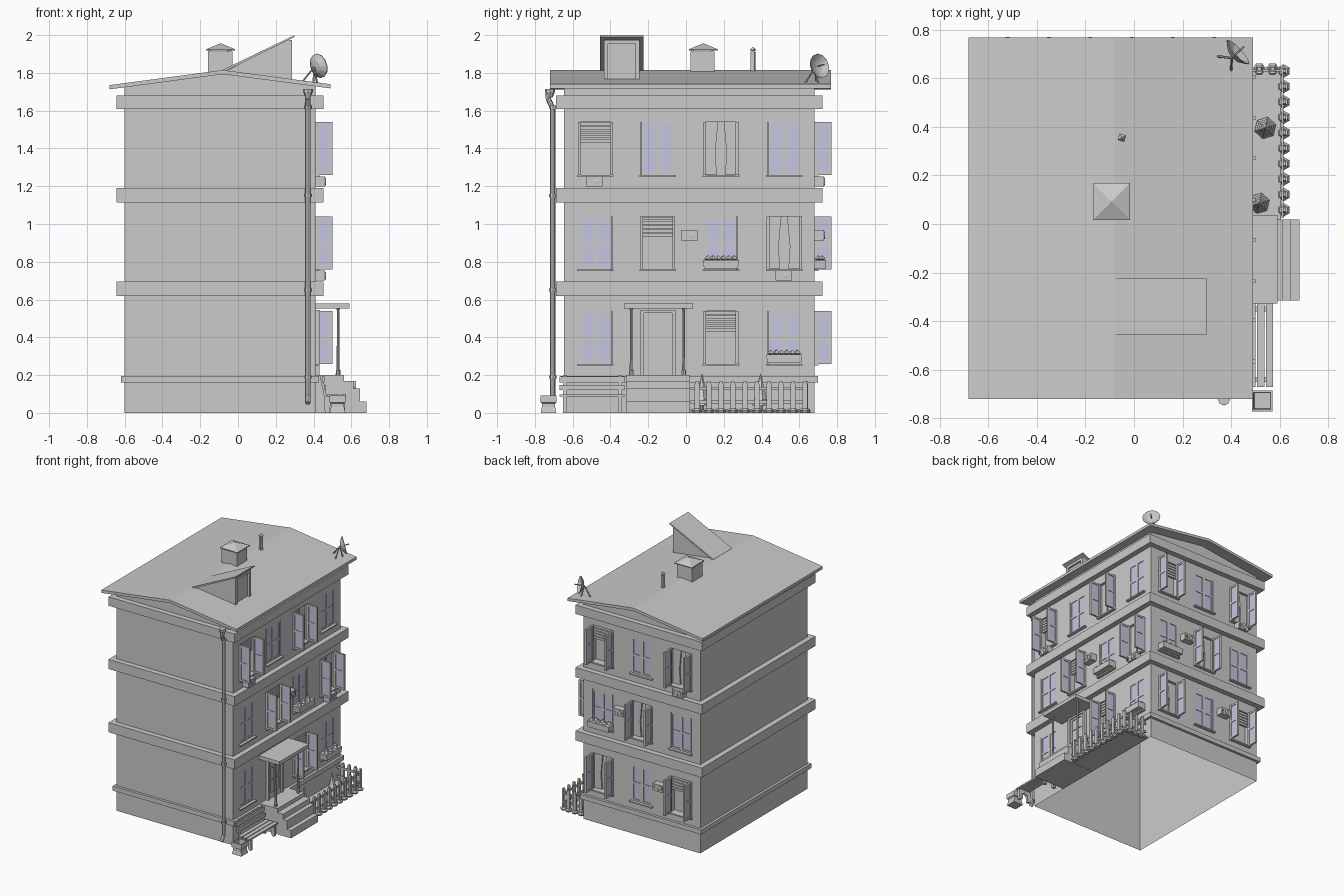
import bpy, bmesh, math
from mathutils import Matrix, Vector

I = Matrix.Identity(4)
T = Matrix.Translation
glass = bpy.data.materials.new("glass")
glass.diffuse_color = (0.56, 0.56, 0.75, 1)


def finish(name, bm, mat=None):
    bmesh.ops.recalc_face_normals(bm, faces=bm.faces)
    me = bpy.data.meshes.new(name)
    bm.to_mesh(me)
    bm.free()
    ob = bpy.data.objects.new(name, me)
    bpy.context.collection.objects.link(ob)
    if mat:
        me.materials.append(mat)
    return ob


def boxes(name, items, M=I, mat=None):
    """One object from (x0, x1, y0, y1, z0, z1) boxes."""
    bm = bmesh.new()
    for x0, x1, y0, y1, z0, z1 in items:
        S = Matrix.Diagonal((abs(x1 - x0), abs(y1 - y0), abs(z1 - z0), 1))
        bmesh.ops.create_cube(bm, size=1, matrix=M @ T(((x0+x1)/2, (y0+y1)/2, (z0+z1)/2)) @ S)
    return finish(name, bm, mat)


def prism(name, pts, y0, y1, M=I):
    """x-z outline extruded along y."""
    bm = bmesh.new()
    a = [bm.verts.new(M @ Vector((x, y0, z))) for x, z in pts]
    b = [bm.verts.new(M @ Vector((x, y1, z))) for x, z in pts]
    bm.faces.new(a)
    bm.faces.new(b[::-1])
    for i in range(len(a)):
        j = (i + 1) % len(a)
        bm.faces.new((a[i], b[i], b[j], a[j]))
    return finish(name, bm)


def lathe(name, prof, n, M=I, phase=0.0):
    """(radius, z) profile turned round z with n sides."""
    bm = bmesh.new()
    rings = [[bm.verts.new(M @ Vector((r*math.cos(phase + k*math.tau/n), r*math.sin(phase + k*math.tau/n), z)))
              for k in range(n)] for r, z in prof]
    for p, q in zip(rings, rings[1:]):
        for k in range(n):
            bm.faces.new((p[k], p[(k+1) % n], q[(k+1) % n], q[k]))
    bmesh.ops.remove_doubles(bm, verts=bm.verts, dist=1e-5)
    return finish(name, bm)


def rod(name, p, q, r, n=6):
    d = Vector(q) - Vector(p)
    M = T(p) @ d.to_track_quat('Z', 'Y').to_matrix().to_4x4()
    return lathe(name, [(0, 0), (r, 0), (r, d.length), (0, d.length)], n, M)


# Wall frames: local x along the wall, local y outward
def right(y, z):
    return T((0.41, y, z)) @ Matrix.Rotation(-math.pi/2, 4, 'Z')


def back(x, z):
    return T((x, 0.68, z))


# Window layout: (frame, kind, flower box)
F1, F2, F3 = 0.40, 0.90, 1.40
A, B, C, D = -0.48, -0.15, 0.185, 0.52
P, Q, R = 0.245, -0.095, -0.435
windows = [
    (right(A, F3), 'blind', 0), (right(B, F3), 'closed', 0), (right(C, F3), 'curtain', 0), (right(D, F3), 'closed', 0),
    (right(A, F2), 'closed', 0), (right(B, F2), 'blind', 0), (right(C, F2), 'closed', 1), (right(D, F2), 'curtain', 0),
    (right(A, F1), 'closed', 0), (right(C, F1), 'blind', 0), (right(D, F1), 'closed', 1),
    (back(P, F3), 'blind', 0), (back(Q, F3), 'closed', 0), (back(R, F3), 'curtain', 0),
    (back(P, F2), 'closed', 1), (back(Q, F2), 'curtain', 0), (back(R, F2), 'closed', 0),
    (back(P, F1), 'curtain', 0), (back(Q, F1), 'closed', 0), (back(R, F1), 'blind', 0)]

# House body with window recesses and an open underside
walls = prism("walls_solid", [(-0.6, 0), (0.41, 0), (0.41, 1.735), (-0.08, 1.80), (-0.6, 1.73)], -0.645, 0.68)
bm = bmesh.new()
for M, kind, fb in windows:
    bmesh.ops.create_cube(bm, size=1, matrix=M @ Matrix.Diagonal((0.175, 0.08, 0.28, 1)))
cutter = finish("window_cutter", bm)
cutter.hide_render = True
mod = walls.modifiers.new("recesses", 'BOOLEAN')
mod.object, mod.solver = cutter, 'EXACT'
bm = bmesh.new()
bm.from_object(walls, bpy.context.evaluated_depsgraph_get())
bmesh.ops.delete(bm, geom=[f for f in bm.faces if all(v.co.z < 1e-4 for v in f.verts)], context='FACES')
finish("walls", bm)
for ob in (cutter, walls):
    bpy.data.objects.remove(ob)

# Horizontal bands around the house
for name, o, z0, z1 in (("base_band", 0.02, 0.16, 0.196), ("lower_band", 0.042, 0.62, 0.695),
                        ("middle_band", 0.042, 1.115, 1.19), ("top_band", 0.042, 1.61, 1.68)):
    x0, x1, y0, y1 = -0.6, 0.41, -0.645, 0.68
    boxes(name, [(x0-o, x0, y0-o, y1+o, z0, z1), (x1, x1+o, y0-o, y1+o, z0, z1),
                 (x0, x1, y0-o, y0, z0, z1), (x0, x1, y1, y1+o, z0, z1)])


# Casement: from hinge h, swinging along the wall or outward
def casement(M, s, is_open):
    def put(a0, a1, t0, t1, z0, z1):
        if is_open:
            return (s*(0.078 + t0), s*(0.078 + t1), a0, a1 + 0.004, z0, z1)
        return (s*(0.086 - a0), s*(0.086 - a1), t0 - 0.015, t1 - 0.015, z0, z1)
    w, h = 0.086, 0.14
    boxes("casement_frame", [put(0, 0.012, 0, 0.015, -h, h), put(w-0.012, w, 0, 0.015, -h, h),
                             put(0.012, w-0.012, 0, 0.015, -h, -h+0.014), put(0.012, w-0.012, 0, 0.015, h-0.014, h),
                             put(0.012, w-0.012, 0.001, 0.014, -0.008, 0.008)], M)
    boxes("casement_glass", [put(0.012, w-0.012, 0.005, 0.010, -h+0.014, h-0.014)], M, glass)


for M, kind, fb in windows:
    boxes("window_sill", [(-0.097, 0.097, 0, 0.022, -0.15, -0.14)], M)
    for s in (-1, 1):
        casement(M, s, kind != 'closed')
        if kind == 'curtain':
            prism("curtain", [(s*0.087, 0.139), (s*0.015, 0.139), (s*0.03, -0.02), (s*0.022, -0.139), (s*0.087, -0.139)],
                  -0.03, -0.02, M)
    if kind == 'blind':
        boxes("blind", [(-0.085, 0.085, -0.025, -0.01, 0.12 - 0.022*i, 0.137 - 0.022*i) for i in range(5)], M)
    if fb:
        prism("flower_box", [(-0.09, -0.135), (0.09, -0.135), (0.095, -0.09), (-0.095, -0.09)], 0, 0.06, M)
        for i in range(6):
            lathe("flower", [(0, -0.095), (0.02, -0.085), (0.012, -0.075), (0, -0.065)], 5,
                  M @ T((-0.07 + 0.028*i, 0.02 + 0.02*(i % 2), 0)))

# Air conditioners
for M in (right(-0.485, 1.225), right(0.017, 0.94), right(0.517, 0.727),
          back(-0.435, 1.225), back(0.08, 0.94), back(-0.265, 0.44)):
    boxes("air_conditioner", [(-0.044, 0.044, 0, 0.05, -0.027, 0.027)] +
          [(0.018, 0.04, 0.05, 0.053, z, z+0.005) for z in (-0.015, -0.003, 0.009)], M)
    lathe("fan_grille", [(0.021, 0), (0.021, 0.005), (0.014, 0.005), (0.014, 0.001), (0, 0.003)], 10,
          M @ T((-0.014, 0.05, 0)) @ Matrix.Rotation(-math.pi/2, 4, 'X'))

# Door with glazing bars
M = right(-0.148, 0)
boxes("door_leaf", [(-0.08, 0.08, 0, 0.008, 0.2, 0.53)], M)
boxes("door_frame", [(-0.093, -0.075, 0, 0.022, 0.2, 0.545), (0.075, 0.093, 0, 0.022, 0.2, 0.545),
                     (-0.075, 0.075, 0, 0.022, 0.53, 0.545)], M)
boxes("door_bars", [(-0.07, -0.055, 0, 0.014, 0.2, 0.53), (0.055, 0.07, 0, 0.014, 0.2, 0.53), (-0.005, 0.005, 0, 0.014, 0.24, 0.52)]
      + [(-0.055, 0.055, 0, 0.014, z, z+h) for z, h in ((0.2, 0.045), (0.34, 0.01), (0.43, 0.01), (0.515, 0.015))], M)

# Porch canopy, posts and steps
boxes("canopy", [(0.41, 0.59, -0.328, 0.038, 0.552, 0.58)])
for y in (-0.29, -0.012):
    lathe("canopy_post", [(0, 0.2), (0.012, 0.2), (0.012, 0.225), (0.008, 0.23), (0.006, 0.54), (0.011, 0.555)], 8, T((0.53, y, 0)))
prism("steps", [(0.41, 0), (0.68, 0), (0.68, 0.06), (0.645, 0.06), (0.645, 0.13), (0.612, 0.13), (0.612, 0.17),
                (0.562, 0.17), (0.562, 0.2), (0.41, 0.2)], -0.315, 0.018)

# Roof
prism("roof", [(-0.68, 1.735), (-0.08, 1.815), (0.49, 1.74), (0.49, 1.718), (-0.08, 1.793), (-0.68, 1.713)], -0.72, 0.767)

# Dormer
prism("dormer_body", [(-0.08, 1.80), (0.27, 1.985), (0.27, 1.755)], -0.435, -0.245)
prism("dormer_roof", [(-0.08, 1.817), (0.30, 2.0), (0.30, 1.99), (-0.08, 1.803)], -0.455, -0.225)
boxes("dormer_frame", [(0.27, 0.285, -0.435, -0.413, 1.765, 1.975), (0.27, 0.285, -0.267, -0.245, 1.765, 1.975),
                       (0.27, 0.285, -0.413, -0.267, 1.955, 1.975)])

# Chimney and vent
boxes("chimney", [(-0.16, -0.028, 0.025, 0.152, 1.78, 1.912)])
lathe("chimney_cap", [(0, 1.918), (0.108, 1.918), (0.108, 1.925), (0, 1.957)], 4, T((-0.092, 0.092, 0)), math.pi/4)
boxes("cap_legs", [(x, x+0.012, y, y+0.012, 1.91, 1.92) for x in (-0.155, -0.045) for y in (0.03, 0.135)])
lathe("vent_pipe", [(0.015, 1.78), (0.015, 1.91), (0.010, 1.91), (0.010, 1.918), (0.02, 1.92), (0, 1.938)], 4, T((-0.05, 0.355, 0)), 0.5)

# Satellite dish on a tripod
aim = Vector((0.72, 0.66, 0.22))
hub = Vector((0.42, 0.70, 1.835))
M = T(hub) @ aim.to_track_quat('Z', 'Y').to_matrix().to_4x4()
lathe("dish", [(0, -0.022), (0.035, -0.014), (0.066, 0.008), (0.066, 0.012), (0.035, -0.008), (0, -0.015)], 12, M)
rod("dish_feed", hub, hub + aim*0.045, 0.004)
for foot in ((0.34, 0.69, 1.752), (0.40, 0.63, 1.745), (0.42, 0.70, 1.74)):
    rod("dish_leg", foot, hub - aim*0.025, 0.005)
    lathe("dish_foot", [(0, -0.006), (0.012, -0.006), (0.012, 0.006), (0, 0.006)], 6, T(foot))

# Drain pipe with collars and hopper
path = [(0.37, -0.73, 1.69), (0.37, -0.73, 1.665), (0.37, -0.705, 1.61), (0.37, -0.705, 0.09), (0.37, -0.735, 0.052)]
for p, q in zip(path, path[1:]):
    rod("drain_pipe", p, q, 0.014, 8)
for z in (0.19, 0.65, 1.15, 1.62):
    lathe("pipe_collar", [(0, z-0.008), (0.019, z-0.008), (0.019, z+0.008), (0, z+0.008)], 8, T((0.37, -0.705, 0)))
lathe("pipe_hopper", [(0, 1.67), (0.014, 1.67), (0.026, 1.70), (0.026, 1.715), (0, 1.715)], 8, T((0.37, -0.72, 0)))

# Bench
boxes("bench_slats", [(0.47, 0.5, -0.67, -0.325, 0.086, 0.098), (0.506, 0.536, -0.67, -0.325, 0.086, 0.098),
                      (0.542, 0.572, -0.67, -0.325, 0.086, 0.098), (0.455, 0.467, -0.67, -0.325, 0.12, 0.148),
                      (0.445, 0.457, -0.67, -0.325, 0.162, 0.192)])
for y in (-0.65, -0.36):
    prism("bench_leg", [(0.432, 0.2), (0.446, 0.2), (0.47, 0.086), (0.565, 0.086), (0.568, 0), (0.545, 0), (0.54, 0.05),
                        (0.515, 0.065), (0.49, 0.05), (0.485, 0), (0.46, 0), (0.455, 0.09)], y, y+0.02)

# Litter bin
lathe("litter_bin", [(0, 0), (0.058, 0), (0.05, 0.03), (0.05, 0.05), (0.06, 0.055), (0.06, 0.093), (0.05, 0.093), (0.045, 0.02), (0, 0.02)],
      4, T((0.527, -0.728, 0)), math.pi/4)

# Garden bed and shrubs
boxes("garden_bed", [(0.41, 0.605, 0.018, 0.645, 0.006, 0.018)])
for x, y, r in ((0.54, 0.395, 0.046), (0.515, 0.085, 0.044)):
    prof = [(0, 0.01), (0.01, 0.01), (0.01, 0.04)]
    for i in range(5):
        prof += [(r*(1 - 0.18*i), 0.04 + 0.031*i), (r*(0.62 - 0.13*i), 0.072 + 0.031*i)]
    lathe("shrub", prof + [(0, 0.21)], 6, T((x, y, 0)), 0.3)

# Picket fence with stone feet
side = Matrix.Rotation(-math.pi/2, 4, 'Z')
spots = [T((0.615, 0.058 + 0.0635*i, 0)) @ side for i in range(10)]
spots += [T((x, 0.635, 0)) for x in (0.46, 0.515, 0.57)]
for M in spots:
    prism("picket", [(-0.013, 0.01), (0.013, 0.01), (0.013, 0.15), (0.007, 0.168), (-0.007, 0.168), (-0.013, 0.15)], -0.003, 0.011, M)
    lathe("picket_foot", [(0, 0), (0.022, 0), (0.028, 0.012), (0.018, 0.024), (0, 0.024)], 6, M)
boxes("fence_rails", [(0.607, 0.616, 0.025, 0.64, z, z+0.016) for z in (0.05, 0.12)] +
      [(0.42, 0.616, 0.627, 0.636, z, z+0.016) for z in (0.05, 0.12)])
